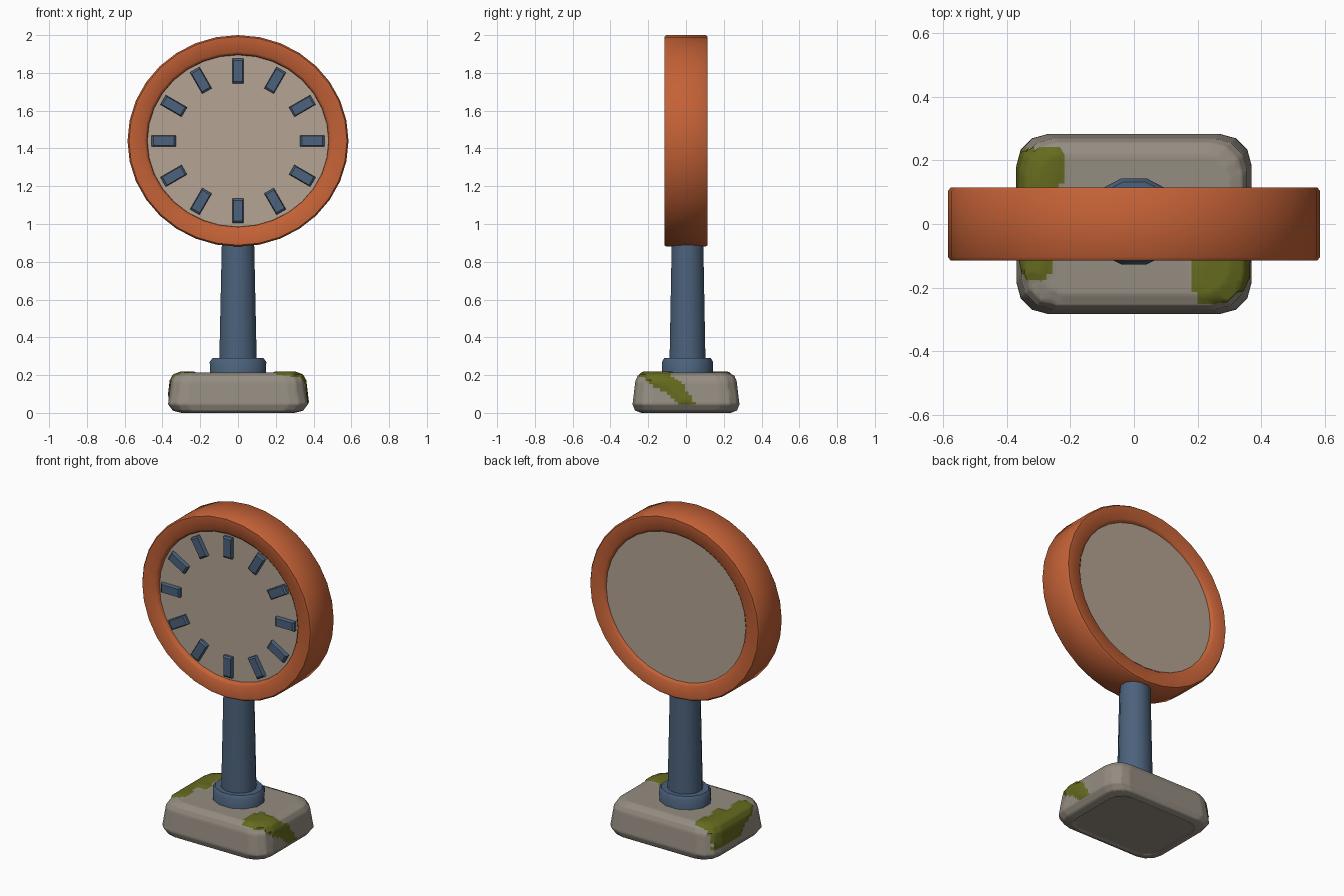
import bpy, bmesh, math
from mathutils import Vector

if "Cube" in bpy.data.objects:
    bpy.data.objects.remove(bpy.data.objects["Cube"])

def material(name, rgb):
    m = bpy.data.materials.new(name)
    m.diffuse_color = (*rgb, 1)
    m.use_nodes = True
    m.node_tree.nodes["Principled BSDF"].inputs["Base Color"].default_value = m.diffuse_color
    return m

ORANGE = material("orange", (0.55, 0.12, 0.037))
CREAM = material("warm cream", (0.46, 0.37, 0.29))
BLUE = material("slate blue", (0.072, 0.122, 0.2))
STONE = material("grey stone", (0.30, 0.265, 0.22))
MOSS = material("moss green", (0.13, 0.145, 0.013))

def finish(bm, name, mats, angle=35):
    bmesh.ops.recalc_face_normals(bm, faces=bm.faces)
    me = bpy.data.meshes.new(name)
    bm.to_mesh(me)
    bm.free()
    ob = bpy.data.objects.new(name, me)
    bpy.context.collection.objects.link(ob)
    for m in mats:
        me.materials.append(m)
    bpy.ops.object.select_all(action='DESELECT')
    ob.select_set(True)
    bpy.context.view_layer.objects.active = ob
    bpy.ops.object.shade_smooth_by_angle(angle=math.radians(angle))
    return ob

def loft(loops, closed=False):
    """Skin a list of point loops; cap the ends or join last to first."""
    bm = bmesh.new()
    rows = [[bm.verts.new(p) for p in lp] for lp in loops]
    n = len(rows[0])
    pairs = list(zip(rows, rows[1:]))
    if closed:
        pairs.append((rows[-1], rows[0]))
    for a, b in pairs:
        for i in range(n):
            j = (i + 1) % n
            bm.faces.new((a[i], a[j], b[j], b[i]))
    if not closed:
        bm.faces.new(rows[0])
        bm.faces.new(rows[-1])
    return bm

CZ = 1.44

def upright(rx, rz, y, n=32):
    return [(rx * math.cos(t), y, CZ + rz * math.sin(t))
            for t in (2 * math.pi * i / n for i in range(n))]

def level(rx, ry, z, cy=0.008, n=12):
    return [(rx * math.cos(t), cy + ry * math.sin(t), z)
            for t in (2 * math.pi * (i + 0.5) / n for i in range(n))]

# Outer ring: (inset from rim, y)
prof = [(0.008, -0.114), (0.09, -0.114), (0.104, -0.10), (0.108, -0.05),
        (0.108, 0.05), (0.104, 0.10), (0.09, 0.114), (0.008, 0.114),
        (0, 0.104), (0, -0.104)]
finish(loft([upright(0.585 - d, 0.56 - d, y) for d, y in prof], True),
       "outer_ring", [ORANGE], 50)

# Dial disc, visible on front and back
finish(loft([upright(0.49, 0.465, y) for y in (-0.085, 0.095)]), "dial", [CREAM])

# Twelve hour marks
for k in range(12):
    t = k * math.pi / 6
    c = Vector((0.393 * math.sin(t), -0.088, CZ + 0.37 * math.cos(t)))
    u = Vector((math.sin(t), 0, math.cos(t)))
    v = Vector((math.cos(t), 0, -math.sin(t)))
    loops = []
    for y, s in ((0.02, 1), (-0.012, 1), (-0.02, 0.85)):
        loops.append([c + u * a * 0.065 * s + v * b * 0.029 * s + Vector((0, y, 0))
                      for a, b in ((-1, -1), (-1, 1), (1, 1), (1, -1))])
    finish(loft(loops), "hour_mark_%d" % k, [BLUE])

# Tapered post and its collar
finish(loft([level(0.105, 0.1, 0.2), level(0.102, 0.098, 0.3),
             level(0.088, 0.086, 0.93)]), "post", [BLUE], 40)
finish(loft([level(0.153, 0.138, 0.18), level(0.155, 0.14, 0.27),
             level(0.14, 0.128, 0.29)]), "post_collar", [BLUE], 40)

# Rounded stone base
def rounded_rect(hx, hy, r, z, seg=3):
    pts = []
    for q, (sx, sy) in enumerate(((1, 1), (-1, 1), (-1, -1), (1, -1))):
        for i in range(seg + 1):
            t = (q + i / seg) * math.pi / 2
            pts.append((sx * (hx - r) + r * math.cos(t),
                        sy * (hy - r) + r * math.sin(t), z))
    return pts

bm = loft([rounded_rect(*a) for a in (
    (0.30, 0.225, 0.09, 0.005), (0.30, 0.235, 0.09, 0.0), (0.345, 0.27, 0.10, 0.012),
    (0.37, 0.283, 0.10, 0.045), (0.355, 0.268, 0.10, 0.17),
    (0.34, 0.255, 0.10, 0.198), (0.30, 0.22, 0.08, 0.213))])

# Slice finely so the moss patches have clean outlines
for axis, half in ((0, 0.37), (1, 0.29), (2, 0.22)):
    no = Vector([1 if i == axis else 0 for i in range(3)])
    k = -half if axis < 2 else 0.0
    while k < half:
        bmesh.ops.bisect_plane(bm, geom=bm.verts[:] + bm.edges[:] + bm.faces[:],
                               dist=1e-5, plane_co=no * k, plane_no=no)
        k += 0.019

def mossy(p):
    x, y, z = p
    wob = 0.012 * math.sin(40 * y + 25 * x)
    if x > 0.17 and z > 0.05:       # front right: spills down and backwards
        mid = -0.165 + (0.205 - z) * 1.15
        if z > 0.19:
            return x > 0.185 + wob and -0.25 < y < -0.07 + wob
        return x > 0.27 and abs(y - mid) < 0.085 - 0.2 * (0.2 - z) + wob
    if x < -0.2 and z > 0.07:       # left side
        if z > 0.19:
            edge = -0.225 if y > 0.0 else -0.26
            return x < edge + wob and -0.18 < y < 0.24
        return x < -0.3 and -0.17 + (0.2 - z) * 1.2 + wob < y < 0.235
    return False

bm.normal_update()
for f in bm.faces:
    f.material_index = int(mossy(f.calc_center_median()))
# Moss swells slightly
for v in [v for v in bm.verts if v.link_faces and all(f.material_index for f in v.link_faces)]:
    v.co += v.normal * 0.007
finish(bm, "stone_base", [STONE, MOSS], 50)
